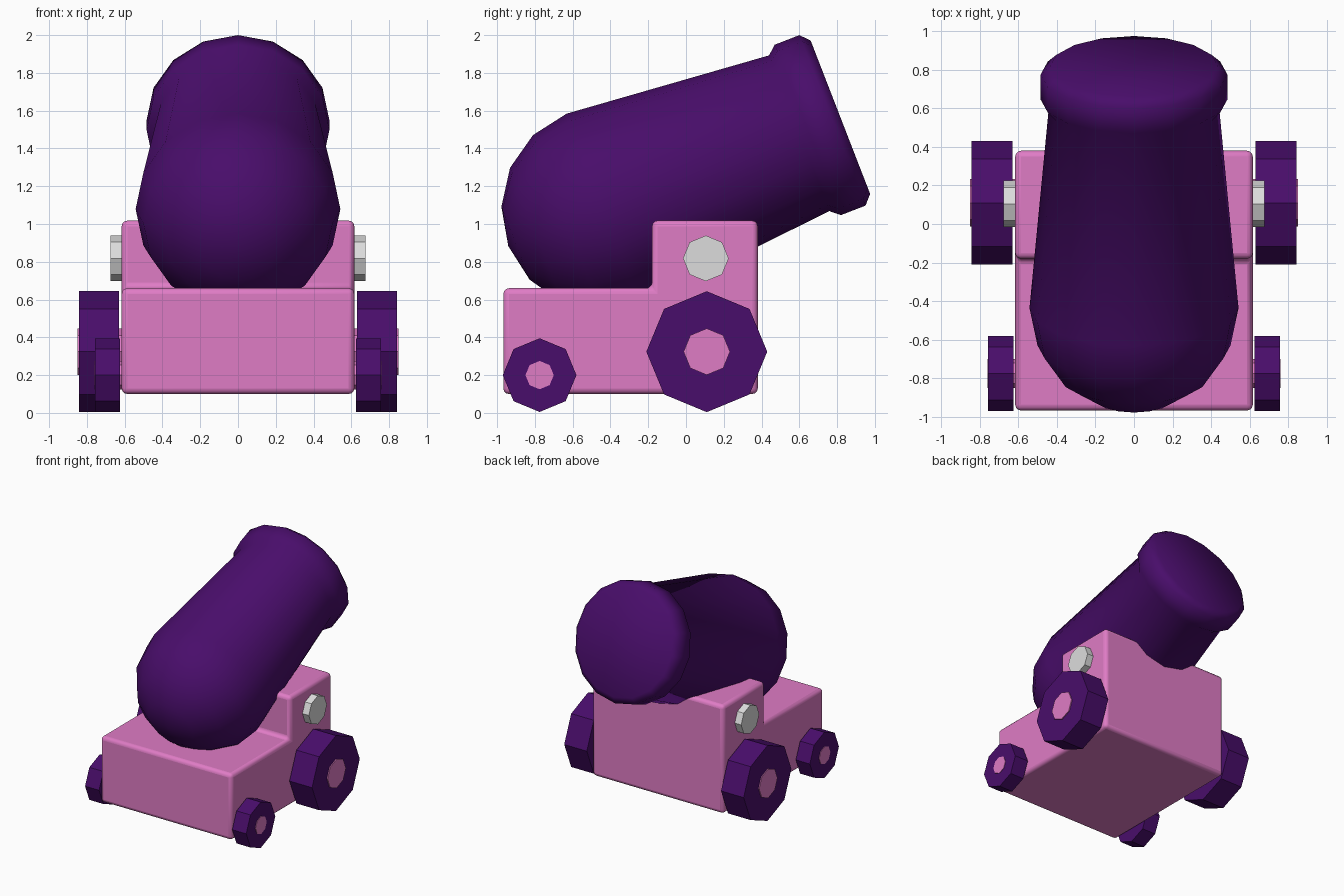
import bpy, bmesh, math
from mathutils import Matrix, Vector

if "Cube" in bpy.data.objects:
    bpy.data.objects.remove(bpy.data.objects["Cube"])


def material(name, rgb):
    m = bpy.data.materials.new(name)
    m.diffuse_color = (*rgb, 1)
    m.use_nodes = True
    m.node_tree.nodes["Principled BSDF"].inputs["Base Color"].default_value = m.diffuse_color
    return m


PURPLE = material("deep purple", (0.066, 0.004, 0.145))
PINK = material("pink", (0.74, 0.20, 0.56))
GREY = material("light grey", (0.72, 0.72, 0.72))


def make(name, bm, mat):
    bmesh.ops.recalc_face_normals(bm, faces=bm.faces)
    me = bpy.data.meshes.new(name)
    bm.to_mesh(me)
    bm.free()
    me.materials.append(mat)
    ob = bpy.data.objects.new(name, me)
    bpy.context.collection.objects.link(ob)
    return ob


def smooth(ob, degrees):
    bpy.ops.object.select_all(action='DESELECT')
    ob.select_set(True)
    bpy.context.view_layer.objects.active = ob
    bpy.ops.object.shade_smooth_by_angle(angle=math.radians(degrees))


def disc(name, x0, x1, y, z, r, mat):
    """Eight-sided cylinder lying along x."""
    bm = bmesh.new()
    place = Matrix.Translation(((x0 + x1) / 2, y, z)) @ Matrix.Rotation(math.pi / 2, 4, 'Y')
    bmesh.ops.create_cone(bm, cap_ends=True, segments=8, radius1=r, radius2=r,
                          depth=abs(x1 - x0), matrix=place)
    return make(name, bm, mat)


# Barrel: lathed profile (distance along axis, radius), round breech to flat muzzle
R, BREECH = 0.542, -1.344
profile = [(BREECH - R * math.cos(math.radians(a)), R * math.sin(math.radians(a)))
           for a in (0, 22.5, 45, 67.5, 90)]
profile += [(-0.234, 0.442), (-0.185, 0.484), (-0.045, 0.484), (0, 0.435)]
bm = bmesh.new()
verts = [bm.verts.new((0, t, r)) for t, r in profile]
edges = [bm.edges.new(pair) for pair in zip(verts, verts[1:])]
bmesh.ops.spin(bm, geom=verts + edges, cent=(0, 0, 0), axis=(0, 1, 0),
               angle=2 * math.pi, steps=16, use_merge=False)
bmesh.ops.remove_doubles(bm, verts=bm.verts, dist=0.001)
bmesh.ops.holes_fill(bm, edges=[e for e in bm.edges if e.is_boundary], sides=0)
barrel = make("barrel", bm, PURPLE)
barrel.location = (0, 0.8175, 1.565)
barrel.rotation_euler.x = math.radians(21.2)
smooth(barrel, 60)

# Carriage: stepped side profile extruded across, with rounded edges
bm = bmesh.new()
outline = [(-0.967, 0.10), (0.38, 0.10), (0.38, 1.018), (-0.18, 1.018), (-0.18, 0.66), (-0.967, 0.66)]
side = bm.faces.new([bm.verts.new((-0.616, y, z)) for y, z in outline])
ext = bmesh.ops.extrude_face_region(bm, geom=[side], use_keep_orig=True)
bmesh.ops.translate(bm, vec=Vector((1.232, 0, 0)),
                    verts=[v for v in ext["geom"] if isinstance(v, bmesh.types.BMVert)])
carriage = make("carriage", bm, PINK)
bevel = carriage.modifiers.new("rounded edges", 'BEVEL')
bevel.width, bevel.segments = 0.03, 3
smooth(carriage, 40)

# Wheels, axles and pivot bolts on both sides
for s, label in ((1, "right"), (-1, "left")):
    disc("large_wheel_" + label, s * 0.63, s * 0.842, 0.11, 0.324, 0.32, PURPLE)
    disc("large_axle_" + label, s * 0.58, s * 0.85, 0.11, 0.324, 0.123, PINK)
    disc("small_wheel_" + label, s * 0.625, s * 0.756, -0.775, 0.2, 0.195, PURPLE)
    disc("small_axle_" + label, s * 0.58, s * 0.76, -0.775, 0.2, 0.075, PINK)
    disc("pivot_bolt_" + label, s * 0.58, s * 0.676, 0.105, 0.818, 0.121, GREY)
